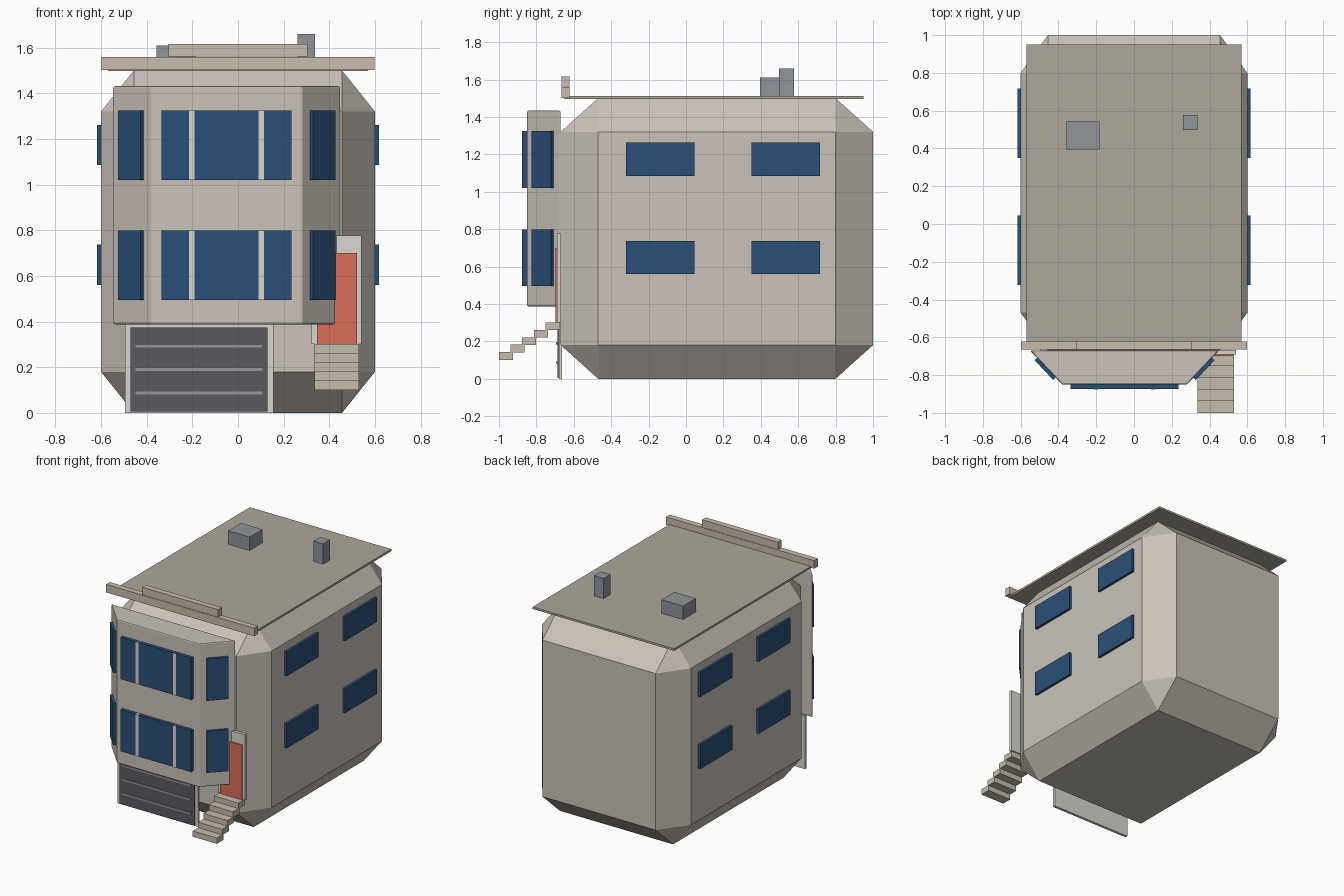
import bpy, bmesh, math

if "Cube" in bpy.data.objects:
    bpy.data.objects.remove(bpy.data.objects["Cube"])


def material(name, srgb):
    m = bpy.data.materials.new(name)
    m.diffuse_color = [(c / 255) ** 2.2 for c in srgb] + [1]
    m.use_nodes = True
    m.node_tree.nodes["Principled BSDF"].inputs["Base Color"].default_value = m.diffuse_color
    return m


WALL = material("wall", (200, 193, 183))
ROOF = material("roof", (172, 166, 152))
TRIM = material("trim", (215, 213, 206))
GLASS = material("glass", (46, 80, 118))
DOOR = material("door_red", (215, 110, 88))
GARAGE = material("garage_dark", (92, 90, 96))
SLAT = material("slat_grey", (150, 152, 160))
STONE = material("stone", (198, 188, 172))
METAL = material("metal", (142, 148, 154))


def finish(name, bm, mat):
    me = bpy.data.meshes.new(name)
    bmesh.ops.recalc_face_normals(bm, faces=bm.faces)
    bm.to_mesh(me)
    bm.free()
    ob = bpy.data.objects.new(name, me)
    bpy.context.collection.objects.link(ob)
    me.materials.append(mat)
    return ob


def box(name, x, y, z, mat, chamfer=0):
    """Box from (min, max) ranges; chamfer is a fraction of each side."""
    bm = bmesh.new()
    bmesh.ops.create_cube(bm, size=1)
    if chamfer:
        bmesh.ops.bevel(bm, geom=bm.edges[:], offset=chamfer, segments=1,
                        profile=0.5, affect='EDGES')
    for v in bm.verts:
        v.co = [r[0] + (c + 0.5) * (r[1] - r[0]) for r, c in zip((x, y, z), v.co)]
    return finish(name, bm, mat)


def prism(name, outline, z0, z1, mat):
    bm = bmesh.new()
    face = bm.faces.new([bm.verts.new((x, y, z0)) for x, y in outline])
    top = bmesh.ops.extrude_face_region(bm, geom=[face])
    for v in top["geom"]:
        if isinstance(v, bmesh.types.BMVert):
            v.co.z = z1
    return finish(name, bm, mat)


# Main chamfered block and flat roof
box("house_body", (-0.6, 0.6), (-0.67, 1.0), (0, 1.5), WALL, 0.12)
box("roof_slab", (-0.57, 0.57), (-0.65, 0.95), (1.497, 1.512), ROOF)

# Front parapet
box("cornice", (-0.597, 0.597), (-0.665, -0.622), (1.502, 1.56), STONE)
box("cornice_cap", (-0.305, 0.305), (-0.665, -0.622), (1.562, 1.617), STONE)

# Rooftop vents
box("roof_vent", (-0.357, -0.183), (0.395, 0.543), (1.505, 1.61), METAL)
box("roof_chimney", (0.26, 0.337), (0.498, 0.577), (1.505, 1.66), METAL)

# Bay projection with softened edges
bay = prism("bay", [(-0.55, -0.67), (-0.38, -0.85), (0.28, -0.85), (0.45, -0.67)],
            0.387, 1.433, WALL)
bev = bay.modifiers.new("soft_edges", 'BEVEL')
bev.width, bev.segments = 0.008, 2

# Bay windows on both floors
for floor, z in (("lower", (0.495, 0.798)), ("upper", (1.02, 1.325))):
    box(f"bay_window_{floor}", (-0.335, 0.235), (-0.874, -0.845), z, GLASS)
    for i, x in enumerate((-0.202, 0.102)):
        box(f"bay_mullion_{floor}_{i}", (x - 0.012, x + 0.012), (-0.876, -0.85), z, TRIM)
    for side, s in (("left", -1), ("right", 1)):
        w = box(f"bay_side_window_{floor}_{side}", (-0.072, 0.072), (-0.0125, 0.0125), z, GLASS)
        w.location = (-0.05 + s * 0.418, -0.765, 0)
        w.rotation_euler.z = s * math.atan2(0.18, 0.17)

# Side wall windows
for side, s in (("left", -1), ("right", 1)):
    for floor, z in (("lower", (0.56, 0.737)), ("upper", (1.085, 1.262))):
        for pos, y in (("front", (-0.322, 0.045)), ("rear", (0.35, 0.717))):
            box(f"{side}_window_{floor}_{pos}", sorted((s * 0.59, s * 0.618)), y, z, GLASS)

# Garage
box("garage_frame", (-0.495, 0.155), (-0.68, -0.662), (0, 0.388), TRIM)
box("garage_door", (-0.472, 0.13), (-0.688, -0.675), (0.005, 0.375), GARAGE)
for i, z in enumerate((0.087, 0.19, 0.292)):
    box(f"garage_slat_{i}", (-0.45, 0.108), (-0.694, -0.68), (z - 0.006, z + 0.006), SLAT)

# Entrance door
box("door_frame", (0.323, 0.541), (-0.69, -0.668), (0.302, 0.778), TRIM)
box("front_door", (0.345, 0.521), (-0.699, -0.68), (0.302, 0.7), DOOR)

# Entrance steps
for i in range(5):
    y, z = -1 + 0.062 * i, 0.1 + 0.04 * i
    box(f"step_{i}", (0.335, 0.53), (y, y + 0.075), (z, z + 0.042), STONE)
